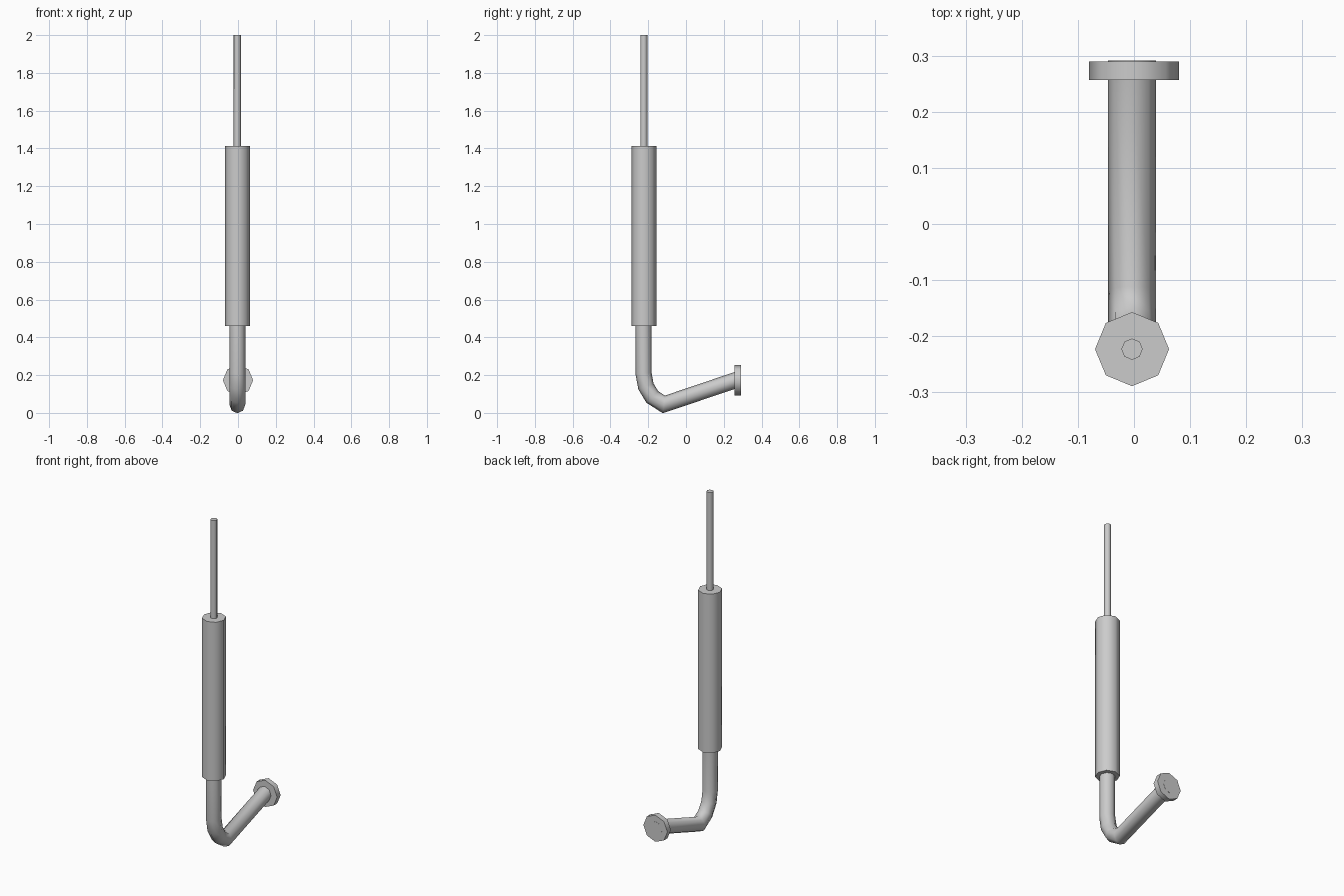
import bpy, bmesh, math
from mathutils import Vector

if "Cube" in bpy.data.objects:
    bpy.data.objects.remove(bpy.data.objects["Cube"])

SIDES = 8
PIPE_X, PIPE_Y = -0.0035, -0.223


def sweep(name, path, radius, x=PIPE_X):
    """Capped octagonal tube along (y, z) points, mitred at the bends."""
    pts = [Vector((x, y, z)) for y, z in path]
    dirs = [(b - a).normalized() for a, b in zip(pts, pts[1:])]
    bm = bmesh.new()
    rings = []
    for i, p in enumerate(pts):
        d0, d1 = dirs[max(i - 1, 0)], dirs[min(i, len(dirs) - 1)]
        t = (d0 + d1).normalized()
        side = Vector((1, 0, 0))
        up = side.cross(t) / t.dot(d0)
        angles = [2 * math.pi * k / SIDES for k in range(SIDES)]
        rings.append([bm.verts.new(p + radius * (math.cos(a) * side + math.sin(a) * up))
                      for a in angles])
    for r0, r1 in zip(rings, rings[1:]):
        for k in range(SIDES):
            j = (k + 1) % SIDES
            bm.faces.new((r0[k], r0[j], r1[j], r1[k]))
    bm.faces.new(rings[0][::-1])
    bm.faces.new(rings[-1])
    bmesh.ops.recalc_face_normals(bm, faces=bm.faces[:])
    mesh = bpy.data.meshes.new(name)
    bm.to_mesh(mesh)
    bm.free()
    obj = bpy.data.objects.new(name, mesh)
    bpy.context.collection.objects.link(obj)
    bpy.ops.object.select_all(action='DESELECT')
    obj.select_set(True)
    bpy.context.view_layer.objects.active = obj
    bpy.ops.object.shade_smooth_by_angle(angle=math.radians(55))
    return obj


# Thin outlet pipe at the top
sweep("outlet_pipe", [(PIPE_Y, 1.40), (PIPE_Y, 2.0)], 0.019)

# Thick muffler body
sweep("muffler", [(PIPE_Y, 0.46), (PIPE_Y, 1.412)], 0.066)

# Bent inlet pipe, ending flush with the flange
sweep("inlet_pipe", [(-0.225, 0.47), (-0.225, 0.21), (-0.212, 0.14), (-0.178, 0.084),
                     (-0.117, 0.045), (0.262, 0.173), (0.291, 0.173)], 0.0425)

# Mounting flange
sweep("flange", [(0.257, 0.173), (0.290, 0.173)], 0.08, x=0)
